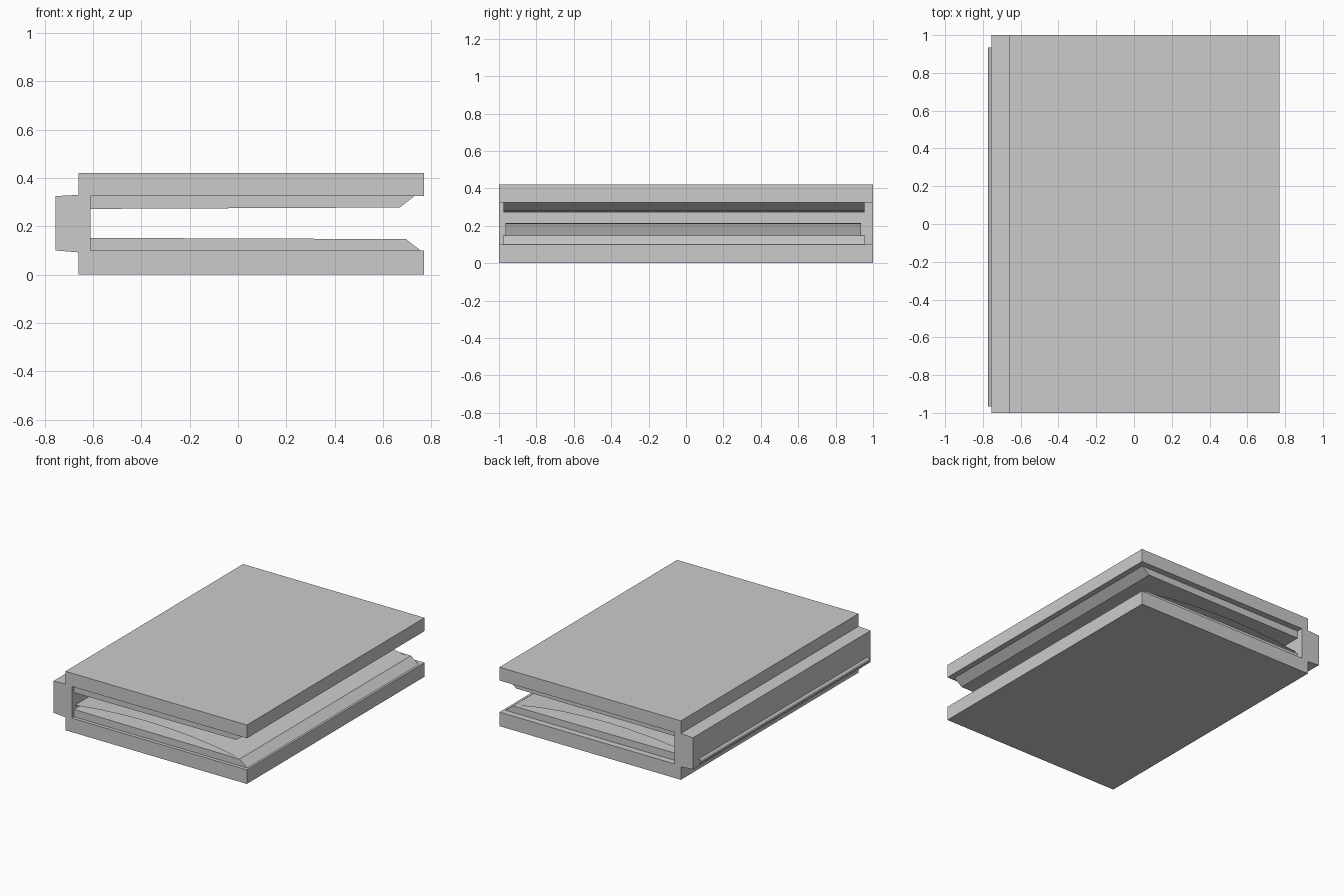
import bpy

old = bpy.data.objects.get("Cube")
if old:
    bpy.data.objects.remove(old, do_unlink=True)

grey = bpy.data.materials.new("plain grey")
grey.use_nodes = True
colour = (0.6, 0.6, 0.6, 1)
grey.diffuse_color = colour
grey.node_tree.nodes["Principled BSDF"].inputs["Base Color"].default_value = colour


def extrude(name, profile, y0, y1, closed=True):
    """Sweep an x-z profile along y; closed profiles get end caps."""
    n = len(profile)
    verts = [(x, y, z) for y in (y0, y1) for x, z in profile]
    faces = [(i, (i + 1) % n, (i + 1) % n + n, i + n)
             for i in range(n if closed else n - 1)]
    if closed:
        faces += [tuple(reversed(range(n))), tuple(range(n, 2 * n))]
    mesh = bpy.data.meshes.new(name)
    mesh.from_pydata(verts, [], faces)
    mesh.materials.append(grey)
    obj = bpy.data.objects.new(name, mesh)
    bpy.context.collection.objects.link(obj)
    return obj


# Cover: two boards joined by a projecting spine
extrude("cover", [
    (-0.66, 0), (0.77, 0), (0.77, 0.1), (-0.61, 0.1), (-0.61, 0.325),
    (0.77, 0.325), (0.77, 0.42), (-0.66, 0.42), (-0.66, 0.33),
    (-0.755, 0.325), (-0.755, 0.1), (-0.66, 0.092)], -1, 1)

# Page blocks with a bevelled fore edge
extrude("lower_pages", [
    (-0.61, 0.1), (0.755, 0.1), (0.695, 0.147), (-0.61, 0.152)], -0.975, 0.955)
extrude("upper_pages", [
    (-0.61, 0.325), (-0.61, 0.272), (0.67, 0.278), (0.73, 0.325)], -0.975, 0.955)

# Loose curved page, its folded root showing behind the spine
page = extrude("loose_page", [
    (-0.755, 0.115), (-0.768, 0.122), (-0.772, 0.133), (-0.766, 0.145),
    (-0.74, 0.155), (-0.61, 0.178), (-0.4, 0.2), (-0.2, 0.212),
    (-0.05, 0.215), (0.13, 0.211), (0.31, 0.2), (0.5, 0.179), (0.68, 0.148)],
    -0.965, 0.935, closed=False)
for face in page.data.polygons:
    face.use_smooth = True
